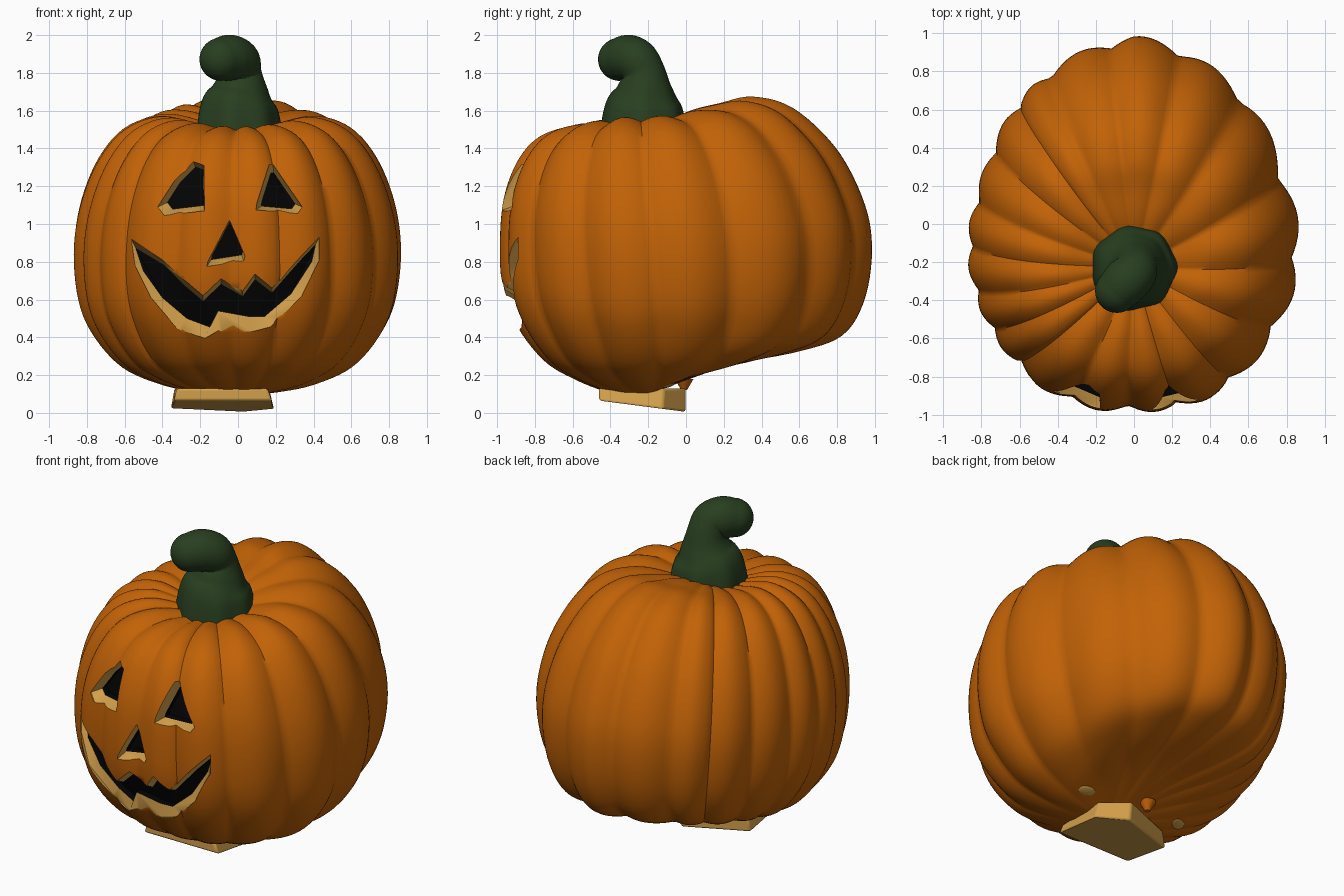
import bpy, bmesh, math
from mathutils import Vector
from mathutils.bvhtree import BVHTree

if "Cube" in bpy.data.objects:
    bpy.data.objects.remove(bpy.data.objects["Cube"], do_unlink=True)


def material(name, rgb):
    mat = bpy.data.materials.new(name)
    mat.use_nodes = True
    colour = (*rgb, 1)
    mat.diffuse_color = colour
    shader = next(n for n in mat.node_tree.nodes if n.type == "BSDF_PRINCIPLED")
    shader.inputs["Base Color"].default_value = colour
    shader.inputs["Roughness"].default_value = 0.6
    return mat


ORANGE = material("pumpkin orange", (0.54, 0.123, 0.002))
PALE = material("pale flesh", (0.65, 0.35, 0.07))
BLACK = material("hollow black", (0.001, 0.001, 0.001))
GREEN = material("stem green", (0.021, 0.049, 0.014))


def spline(points, u):
    """Smooth curve through equally spaced points, u from 0 to 1."""
    last = len(points) - 1
    i = min(int(u * last), last - 1)
    t = u * last - i
    a, b, c, d = (points[min(max(k, 0), last)] for k in (i - 1, i, i + 1, i + 2))
    return [q + t / 2 * (r - p + t * (2 * p - 5 * q + 4 * r - s + t * (3 * (q - r) + s - p)))
            for p, q, r, s in zip(a, b, c, d)]


def loft(name, rings, mats, side_index=0, end_index=0):
    """Closed solid joining rings; the last band and cap take end_index."""
    bm = bmesh.new()
    loops = [[bm.verts.new(p) for p in ring] for ring in rings]
    count = len(loops[0])
    for band, (low, high) in enumerate(zip(loops, loops[1:])):
        index = end_index if band == len(loops) - 2 else side_index
        for i in range(count):
            j = (i + 1) % count
            bm.faces.new((low[i], low[j], high[j], high[i])).material_index = index
    bm.faces.new(loops[0]).material_index = side_index
    bm.faces.new(loops[-1]).material_index = end_index
    bmesh.ops.triangulate(bm, faces=[f for f in bm.faces if len(f.verts) > 4])
    bmesh.ops.recalc_face_normals(bm, faces=bm.faces)
    mesh = bpy.data.meshes.new(name)
    bm.to_mesh(mesh)
    bm.free()
    for mat in mats:
        mesh.materials.append(mat)
    obj = bpy.data.objects.new(name, mesh)
    bpy.context.collection.objects.link(obj)
    return obj


def smooth(obj, degrees):
    bpy.ops.object.select_all(action="DESELECT")
    obj.select_set(True)
    bpy.context.view_layer.objects.active = obj
    bpy.ops.object.shade_smooth_by_angle(angle=math.radians(degrees))


# Body: profiles (share of radius, height) from the stem down to the base
FRONT = [(0, 1.47), (.26, 1.5), (.5, 1.515), (.72, 1.465), (.87, 1.345), (.97, 1.15), (1, .92),
         (.985, .68), (.89, .47), (.7, .28), (.49, .18), (.25, .11), (0, .09)]
SIDE = [(0, 1.47), (.24, 1.53), (.48, 1.57), (.7, 1.5), (.86, 1.33), (.965, 1.09), (1, .84),
        (.965, .58), (.87, .4), (.7, .24), (.47, .15), (.25, .11), (0, .09)]
BACK = [(0, 1.47), (.18, 1.59), (.33, 1.64), (.48, 1.675), (.66, 1.61), (.85, 1.39), (.97, 1.1),
        (1, .85), (.965, .59), (.87, .41), (.68, .325), (.36, .245), (0, .09)]
RADII = [(.765,), (.8,), (.82,), (.87,), (.935,), (1.09,), (1.21,)]
GROOVES = [-174, -155, -144, -129, -112, -97, -81, -66, -50, -25, -2,
           17, 40, 66, 93, 121, 148, 168, 186]
AXIS_Y, MIDDLE, STEPS, ROWS = -.22, .85, 12, 64


def body_point(angle, u, groove):
    angle += .3 * (u - .5) * math.sin(angle)
    c = math.cos(angle)
    wf, wb = max(c, 0) ** 2, max(-c, 0) ** 2
    parts = [spline(p, u) for p in (FRONT, SIDE, BACK)]
    share, z = (wf * f + (1 - wf - wb) * s + wb * b for f, s, b in zip(*parts))
    turn = abs(math.remainder(angle, math.tau)) / math.pi
    fade = min(1, share / .5) if u < .5 else min(1, share / .9) ** 2
    r = share * spline(RADII, turn)[0] * (1 - groove * fade)
    z = MIDDLE + (z - MIDDLE) * (1 - groove * fade * .8)
    return (r * math.sin(angle), AXIS_Y - r * c, z)


columns = []
for start, end in zip(GROOVES, GROOVES[1:]):
    depth = .01 + .0016 * (end - start)
    for k in range(STEPS):
        s = k / STEPS
        dip = depth * (1 - math.sin(math.pi * s))
        columns.append((math.radians(start + (end - start) * s), dip))
rings = [[body_point(a, row / ROWS, dip) for a, dip in columns] for row in range(1, ROWS)]
body = loft("pumpkin_body", rings, (ORANGE, PALE, BLACK))

scan = bmesh.new()
scan.from_mesh(body.data)
surface = BVHTree.FromBMesh(scan)
scan.free()


# Carved face: cutters with a pale bevelled rim and a black hollow
def shrunk(outline, centre, factor):
    return [tuple(c + (p - c) * factor for p, c in zip(point, centre)) for point in outline]


def inset_ring(outline, depth):
    ring = []
    for x, z in outline:
        hit = surface.ray_cast(Vector((x, -2, z)), Vector((0, 1, 0)))[0]
        ring.append((x, hit.y + depth, z))
    return ring


right_eye = [(-.425, 1.09), (-.335, 1.23), (-.235, 1.33), (-.18, 1.31), (-.178, 1.07), (-.39, 1.045)]
left_eye = [(.165, 1.315), (.185, 1.315), (.34, 1.09), (.315, 1.055), (.095, 1.075), (.1, 1.11)]
nose = [(-.045, 1.02), (.037, .83), (.03, .805), (-.165, .775), (-.16, .8)]
mouth = [(-.565, .92), (-.545, .78), (-.46, .61), (-.32, .445), (-.175, .395), (-.105, .435),
         (.075, .43), (.17, .455), (.335, .615), (.43, .81), (.43, .93), (.33, .825), (.18, .66),
         (.09, .735), (.025, .645), (-.09, .71), (-.185, .62), (-.28, .7), (-.4, .81)]
mouth_floor = [(-.54, .87), (-.5, .75), (-.4, .61), (-.27, .5), (-.15, .455), (-.105, .54),
               (.06, .51), (.14, .51), (.28, .63), (.39, .8), (.41, .89), (.325, .8), (.18, .635),
               (.09, .705), (.025, .615), (-.09, .68), (-.185, .59), (-.28, .67), (-.39, .78)]
holes = {
    "right_eye": (right_eye, shrunk(right_eye, (-.19, 1.2), .78)),
    "left_eye": (left_eye, shrunk(left_eye, (.2, 1.15), .73)),
    "nose": (nose, shrunk(nose, (-.03, .98), .82)),
    "mouth": (mouth, mouth_floor),
}
cutters = []
for name, (outer, inner) in holes.items():
    solid = [[(x, -1.2, z) for x, z in outer], inset_ring(outer, .006),
             inset_ring(inner, .055), inset_ring(inner, .1)]
    cutter = loft(name + "_cutter", solid, (ORANGE, PALE, BLACK), 1, 2)
    cutter.hide_render = True
    cut = body.modifiers.new(name, "BOOLEAN")
    cut.operation, cut.solver, cut.object = "DIFFERENCE", "EXACT", cutter
    cutters.append(cutter)
bpy.context.view_layer.update()
carved = bpy.data.meshes.new_from_object(
    body.evaluated_get(bpy.context.evaluated_depsgraph_get()))
body.modifiers.clear()
body.data = carved
for cutter in cutters:
    bpy.data.objects.remove(cutter, do_unlink=True)
smooth(body, 50)

# Stem: fluted sweep (x, y, z, radius) bending forward to a round tip
PATH = [(0, -.22, 1.4, .235), (0, -.225, 1.5, .225), (0, -.225, 1.63, .2), (.01, -.22, 1.72, .148),
        (.01, -.225, 1.8, .115), (0, -.26, 1.86, .118), (-.045, -.305, 1.878, .124),
        (-.09, -.352, 1.872, .114)]
SIDES = 48


def stem_ring(centre, tangent, radius, flute):
    u = Vector((1, 0, 0))
    u = (u - tangent * u.dot(tangent)).normalized()
    v = tangent.cross(u)
    ring = []
    for i in range(SIDES):
        a = math.tau * i / SIDES
        r = radius * (1 + flute * math.cos(7 * a))
        ring.append(centre + (u * math.cos(a) + v * math.sin(a)) * r)
    return ring


stem_rings = []
for i in range(41):
    t = i / 40
    x, y, z, radius = spline(PATH, t)
    ahead, behind = (Vector(spline(PATH, q)[:3]) for q in (min(t + .02, 1), max(t - .02, 0)))
    tangent = (ahead - behind).normalized()
    stem_rings.append(stem_ring(Vector((x, y, z)), tangent, radius, .05 * max(0, 1 - 2 * t)))
tip, tip_radius = Vector((x, y, z)), radius
for k in range(1, 9):
    a = k / 8 * math.radians(86)
    stem_rings.append(stem_ring(tip + tangent * tip_radius * math.sin(a), tangent,
                                tip_radius * math.cos(a), 0))
stem = loft("stem", stem_rings, (GREEN,))
smooth(stem, 60)

# Base plug: thin pale wedge, deepest at its pointed back
corners = [(-.34, -.46), (.18, -.46), (.19, -.12), (.03, 0), (-.355, -.14)]
plug_top = [(x * .92 - .01, y, .13) for x, y in corners]
plug_bottom = [(x, y, .005 - y * .13) for x, y in corners]
plug = loft("base_plug", [plug_top, plug_bottom], (PALE,))
bevel = plug.modifiers.new("soft_edges", "BEVEL")
bevel.width, bevel.segments = .012, 2
smooth(plug, 40)

# Small pale patches on the underside
for name, x, y in (("left_patch", .28, -.09), ("right_patch", -.39, -.07)):
    hit, normal = surface.ray_cast(Vector((x, y, -1)), Vector((0, 0, 1)))[:2]
    bpy.ops.mesh.primitive_uv_sphere_add(segments=20, ring_count=10, radius=1, location=hit)
    patch = bpy.context.object
    patch.name = name
    patch.scale = (.055, .035, .009)
    patch.rotation_euler = normal.to_track_quat("Z", "Y").to_euler()
    patch.data.materials.append(PALE)
    smooth(patch, 60)

# Little orange nub behind the plug
bpy.ops.mesh.primitive_cone_add(vertices=20, radius1=.015, radius2=.05, depth=.06,
                                location=(-.11, -.01, .15))
nub = bpy.context.object
nub.name = "base_nub"
nub.data.materials.append(ORANGE)
smooth(nub, 50)
